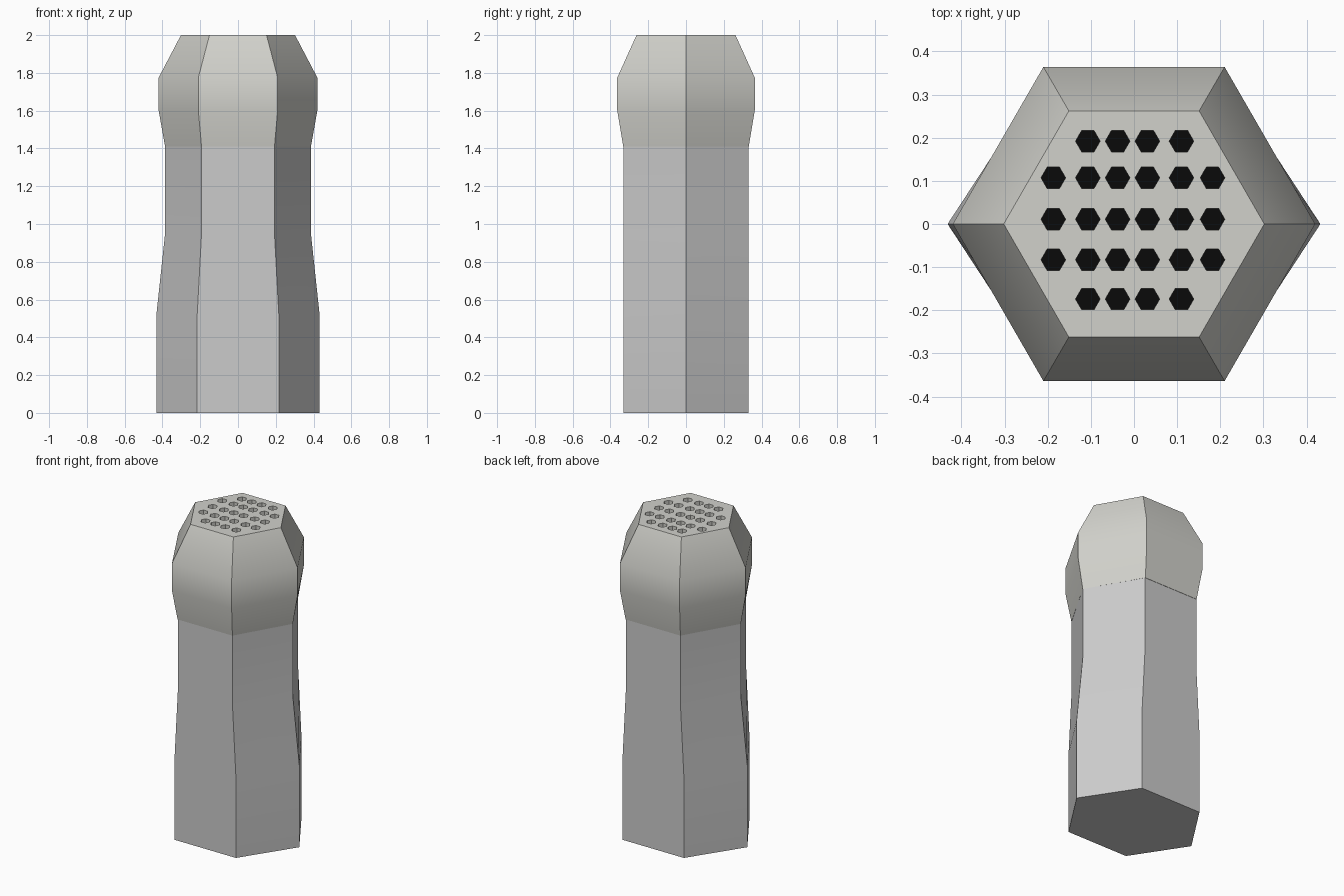
import bpy, bmesh, math

if "Cube" in bpy.data.objects:
    bpy.data.objects.remove(bpy.data.objects["Cube"])


def link(name, bm, color=None):
    bmesh.ops.recalc_face_normals(bm, faces=bm.faces)
    me = bpy.data.meshes.new(name)
    bm.to_mesh(me)
    bm.free()
    ob = bpy.data.objects.new(name, me)
    bpy.context.collection.objects.link(ob)
    if color:
        mat = bpy.data.materials.new(name + "_material")
        mat.diffuse_color = (*color, 1)
        mat.use_nodes = True
        mat.node_tree.nodes["Principled BSDF"].inputs["Base Color"].default_value = mat.diffuse_color
        me.materials.append(mat)
    return ob


def hex_loft(bm, levels, cx=0, cy=0):
    # levels: (z, corner half-width in x, flat half-depth in y)
    rings = []
    for z, rx, hy in levels:
        rings.append([bm.verts.new((cx + rx * math.cos(math.radians(60 * i)),
                                    cy + hy * math.sin(math.radians(60 * i)) / math.sin(math.pi / 3), z))
                      for i in range(6)])
    for a, b in zip(rings, rings[1:]):
        for i in range(6):
            j = (i + 1) % 6
            bm.faces.new((a[i], a[j], b[j], b[i]))
    bm.faces.new(rings[0])
    if len(rings) > 1:
        bm.faces.new(rings[-1])


def smooth(ob):
    bpy.ops.object.select_all(action='DESELECT')
    ob.select_set(True)
    bpy.context.view_layer.objects.active = ob
    bpy.ops.object.shade_smooth_by_angle(angle=math.radians(30))


# Waisted hexagonal body
bm = bmesh.new()
hex_loft(bm, [(0, .432, .33), (.52, .432, .33), (.95, .386, .33), (1.41, .386, .33)])
smooth(link("shaker_body", bm))

# Flared cap
bm = bmesh.new()
hex_loft(bm, [(1.41, .386, .332), (1.6, .42, .364), (1.775, .42, .364), (2, .302, .262)])
cap = link("shaker_cap", bm, (.64, .64, .60))

# Hole pattern: outer rows skip the end columns
cols = (-.187, -.107, -.038, .031, .110, .182)
rows = (.192, .107, .011, -.083, -.174)
holes = [(x, y) for k, y in enumerate(rows) for x in (cols[1:5] if k in (0, 4) else cols)]
R, H, FLOOR = .0285, .0247, 1.86

cut = bmesh.new()
floor = bmesh.new()
for x, y in holes:
    hex_loft(cut, [(FLOOR, R, H), (2.1, R, H)], x, y)
    hex_loft(floor, [(FLOOR + .002, R, H)], x, y)
cutter = link("hole_cutter", cut)
cutter.hide_render = True

# Cut the holes and bake the result
mod = cap.modifiers.new("holes", 'BOOLEAN')
mod.object = cutter
mod.operation = 'DIFFERENCE'
mod.solver = 'EXACT'
bpy.context.view_layer.objects.active = cap
bpy.ops.object.modifier_apply(modifier=mod.name)
bpy.data.objects.remove(cutter)
smooth(cap)

# Dark hole bottoms, facing up
dark = link("hole_bottoms", floor, (.003, .003, .003))
for p in dark.data.polygons:
    if p.normal.z < 0:
        p.flip()
